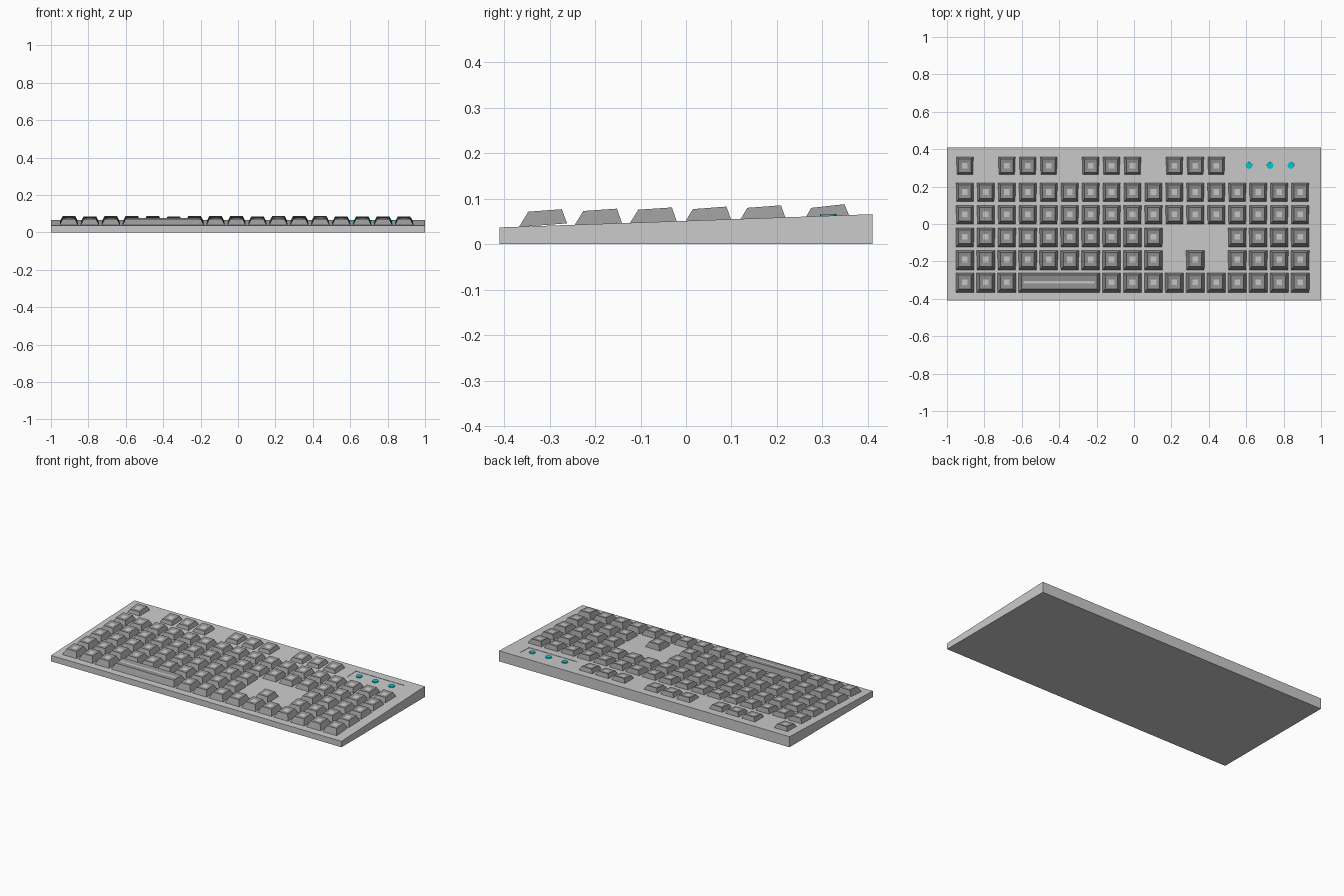
import bpy, bmesh
from math import atan2
from mathutils import Matrix, Vector

if "Cube" in bpy.data.objects:
    bpy.data.objects.remove(bpy.data.objects["Cube"])

SLOPE = atan2(0.029, 0.82)
PITCH = 0.112
FIRST_X = -0.904


def material(name, rgb):
    mat = bpy.data.materials.new(name)
    mat.diffuse_color = (*rgb, 1)
    mat.use_nodes = True
    mat.node_tree.nodes["Principled BSDF"].inputs["Base Color"].default_value = mat.diffuse_color
    return mat


case_grey = material("case_grey", (0.55, 0.55, 0.55))
key_grey = material("key_grey", (0.30, 0.30, 0.30))
pad_grey = material("pad_grey", (0.60, 0.60, 0.60))
teal = material("teal_light", (0.0, 0.60, 0.64))


def plate_z(y):
    return 0.0515 + 0.0354 * y


def finish(bm, name, *mats):
    bmesh.ops.recalc_face_normals(bm, faces=bm.faces)
    mesh = bpy.data.meshes.new(name)
    bm.to_mesh(mesh)
    bm.free()
    for m in mats:
        mesh.materials.append(m)
    ob = bpy.data.objects.new(name, mesh)
    bpy.context.collection.objects.link(ob)
    return ob


def add_key(bm, x, y, z_top, tilt, span=1):
    """Tapered keycap with a light centre pad, leaning towards the typist."""
    w = 0.098 + (span - 1) * PITCH
    pad_w, pad_d = (0.030, 0.030) if span == 1 else (w - 0.054, 0.012)
    # width, depth, y shift, height of each ring
    rings = [(w, 0.106, 0, -0.032), (w - 0.032, 0.074, 0.007, 0),
             (pad_w, pad_d, 0.006, -0.002)]
    mat = Matrix.Translation((x, y, z_top)) @ Matrix.Rotation(tilt, 4, 'X')
    loops = []
    for rw, rd, dy, z in rings:
        loops.append([bm.verts.new(mat @ Vector((sx * rw / 2, sy * rd / 2 + dy, z)))
                      for sx, sy in ((-1, -1), (1, -1), (1, 1), (-1, 1))])
    bm.faces.new(loops[0][::-1])
    bm.faces.new(loops[-1]).material_index = 1
    for a, b in zip(loops, loops[1:]):
        for i in range(4):
            j = (i + 1) % 4
            bm.faces.new((a[i], a[j], b[j], b[i]))


# Wedge-shaped case
bm = bmesh.new()
profile = [(-0.41, 0), (0.41, 0), (0.41, 0.066), (-0.41, 0.037)]
face = bm.faces.new([bm.verts.new((-1, y, z)) for y, z in profile])
ext = bmesh.ops.extrude_face_region(bm, geom=[face])
bmesh.ops.translate(bm, vec=(2, 0, 0),
                    verts=[v for v in ext['geom'] if isinstance(v, bmesh.types.BMVert)])
case = finish(bm, "case", case_grey)

# Shallow recess for the indicator lights
bm = bmesh.new()
bmesh.ops.create_cube(bm, size=1, matrix=Matrix.Translation((0.727, 0.313, plate_z(0.313) + 0.008))
                      @ Matrix.Rotation(SLOPE, 4, 'X') @ Matrix.Diagonal((0.33, 0.09, 0.02, 1)))
cutter = finish(bm, "light_recess_cutter", case_grey)
cutter.hide_render = True
cutter.hide_viewport = True
cut = case.modifiers.new("light_recess", 'BOOLEAN')
cut.operation = 'DIFFERENCE'
cut.solver = 'EXACT'
cut.object = cutter

# Key rows: name, y, top height, tilt, columns
rows = [
    ("bottom_key_row", -0.317, 0.0738, 0.075, [0, 1, 2, *range(7, 17)]),
    ("lower_key_row", -0.196, 0.0752, 0.07, [*range(10), 11, *range(13, 17)]),
    ("home_key_row", -0.075, 0.0780, 0.065, [*range(10), *range(13, 17)]),
    ("upper_key_row", 0.045, 0.0795, 0.075, range(17)),
    ("number_key_row", 0.165, 0.0823, 0.075, range(17)),
    ("function_key_row", 0.305, 0.0832, 0.11, [0, 2, 3, 4, 6, 7, 8, 10, 11, 12]),
]
for name, y, z, tilt, cols in rows:
    bm = bmesh.new()
    for c in cols:
        add_key(bm, FIRST_X + c * PITCH, y, z, tilt)
    finish(bm, name, key_grey, pad_grey)

# Space bar, four columns wide
bm = bmesh.new()
add_key(bm, FIRST_X + 4.5 * PITCH, -0.317, 0.0738, 0.075, span=4)
finish(bm, "space_bar", key_grey, pad_grey)

# Indicator lights
for i in range(3):
    bm = bmesh.new()
    bmesh.ops.create_cone(bm, cap_ends=True, segments=16, radius1=0.018, radius2=0.018, depth=0.006,
                          matrix=Matrix.Translation((0.615 + i * PITCH, 0.313, plate_z(0.313)))
                          @ Matrix.Rotation(SLOPE, 4, 'X'))
    finish(bm, f"indicator_light_{i + 1}", teal)
